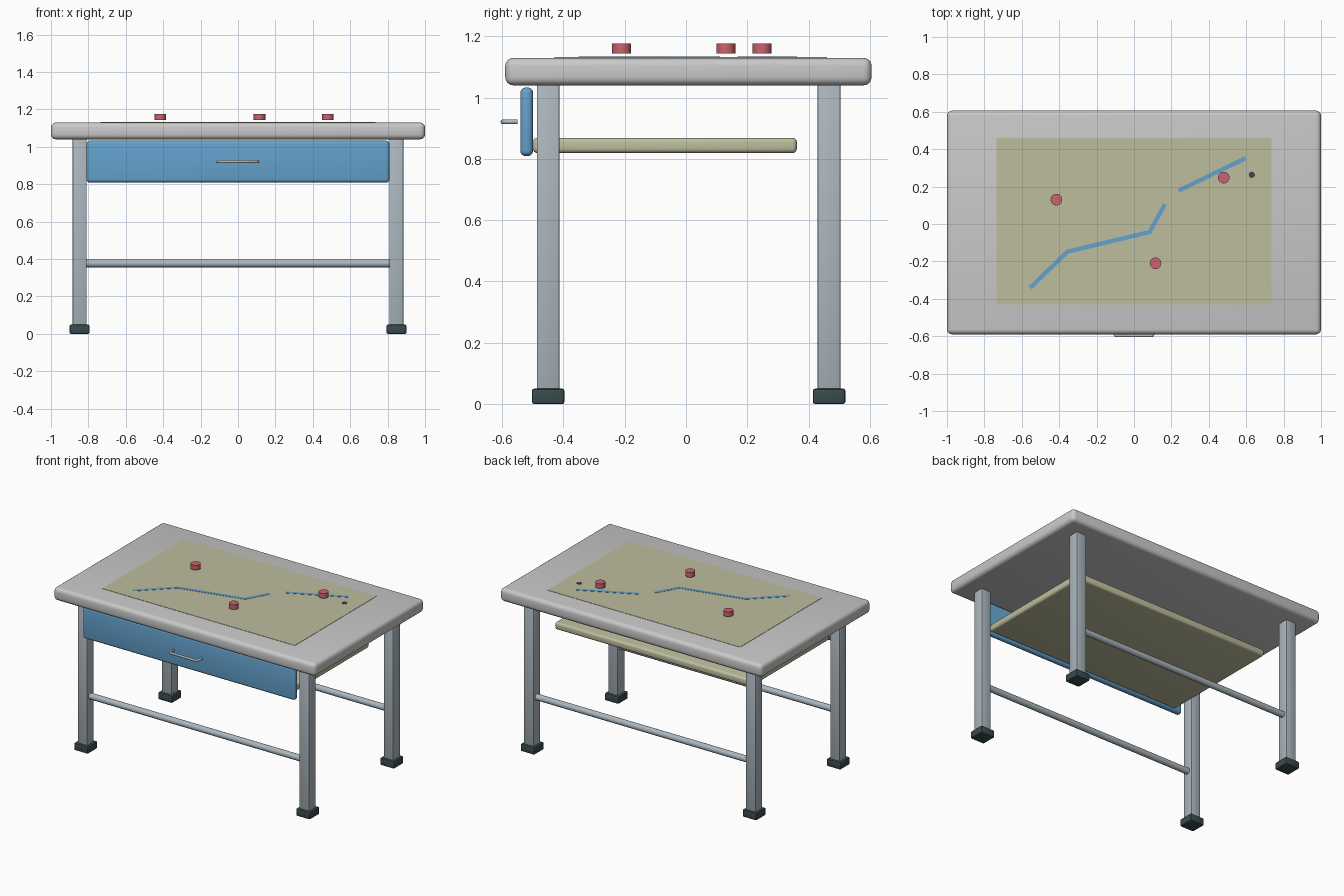
import bpy, bmesh, math
from mathutils import Vector, Matrix

if "Cube" in bpy.data.objects:
    bpy.data.objects.remove(bpy.data.objects["Cube"])


def lin(c):
    c /= 255
    return c / 12.92 if c <= 0.04045 else ((c + 0.055) / 1.055) ** 2.4


def material(name, r, g, b):
    m = bpy.data.materials.new(name)
    m.diffuse_color = (lin(r), lin(g), lin(b), 1)
    m.use_nodes = True
    m.node_tree.nodes["Principled BSDF"].inputs["Base Color"].default_value = m.diffuse_color
    return m


GREY = material("pale grey", 200, 201, 200)
STEEL = material("steel grey", 172, 183, 190)
DARK = material("dark rubber", 58, 74, 76)
BLUE = material("blue", 100, 162, 205)
OLIVE = material("olive cream", 190, 190, 158)
RED = material("red", 200, 100, 110)


def finish(name, bm, mat):
    bmesh.ops.recalc_face_normals(bm, faces=bm.faces)
    me = bpy.data.meshes.new(name)
    bm.to_mesh(me)
    bm.free()
    me.materials.append(mat)
    for p in me.polygons:
        p.use_smooth = True
    me.set_sharp_from_angle(angle=math.radians(35))
    ob = bpy.data.objects.new(name, me)
    bpy.context.collection.objects.link(ob)
    return ob


def box(name, lo, hi, mat, bevel=0, segments=4):
    lo, hi = Vector(lo), Vector(hi)
    bm = bmesh.new()
    bmesh.ops.create_cube(bm, size=1)
    for v in bm.verts:
        v.co = Vector([a + (b - a) * (c + 0.5) for a, b, c in zip(lo, hi, v.co)])
    if bevel:
        bmesh.ops.bevel(bm, geom=bm.edges[:], offset=bevel, segments=segments,
                        profile=0.5, affect='EDGES', clamp_overlap=True)
    return finish(name, bm, mat)


def cylinder(name, centre, radius, depth, mat, sides=24, axis='Z'):
    rot = Matrix.Rotation(math.pi / 2, 4, 'Y') if axis == 'X' else Matrix()
    bm = bmesh.new()
    bmesh.ops.create_cone(bm, cap_ends=True, segments=sides, radius1=radius, radius2=radius,
                          depth=depth, matrix=Matrix.Translation(centre) @ rot)
    return finish(name, bm, mat)


def strip(name, points, width, z, mat):
    # flat ribbon following a path, mitred at the bends
    bm = bmesh.new()
    pts = [Vector(p) for p in points]
    rows = []
    for i, p in enumerate(pts):
        d1 = (p - pts[i - 1]).normalized() if i else (pts[1] - p).normalized()
        d2 = (pts[i + 1] - p).normalized() if i < len(pts) - 1 else d1
        t = (d1 + d2).normalized()
        n = Vector((-t.y, t.x)) * (width / 2 / t.dot(d1))
        rows.append([bm.verts.new((*(p + n * s), z)) for s in (1, -1)])
    for a, b in zip(rows, rows[1:]):
        bm.faces.new((a[0], a[1], b[1], b[0]))
    out = bmesh.ops.extrude_face_region(bm, geom=bm.faces[:])
    for v in out["geom"]:
        if isinstance(v, bmesh.types.BMVert):
            v.co.z += 0.002
    return finish(name, bm, mat)


# table top
box("table_top", (-1, -0.59, 1.04), (1, 0.606, 1.13), GREY, 0.027)

# legs, feet and long stretchers
for row, y in (("front", -0.45), ("back", 0.467)):
    for side, x in (("left", -0.847), ("right", 0.847)):
        box(f"{row}_{side}_leg", (x - 0.037, y - 0.037, 0.03), (x + 0.037, y + 0.037, 1.05),
            STEEL, 0.004, 2)
        box(f"{row}_{side}_foot", (x - 0.053, y - 0.053, 0), (x + 0.053, y + 0.053, 0.05),
            DARK, 0.007, 2)
    cylinder(f"{row}_stretcher", (0, y, 0.377), 0.021, 1.64, STEEL, 24, 'X')

# drawer front and tray
box("drawer_front", (-0.81, -0.541, 0.809), (0.81, -0.499, 1.033), BLUE, 0.018)
box("drawer_tray", (-0.75, -0.5, 0.819), (0.75, 0.362, 0.869), OLIVE, 0.015)

# bent drawer handle
cu = bpy.data.curves.new("drawer_handle", 'CURVE')
cu.dimensions = '3D'
cu.bevel_depth = 0.008
cu.bevel_resolution = 3
cu.use_fill_caps = True
path = [(-0.107, -0.55), (-0.107, -0.585), (-0.095, -0.598),
        (0.095, -0.598), (0.107, -0.585), (0.107, -0.55)]
sp = cu.splines.new('POLY')
sp.points.add(len(path) - 1)
for p, (x, y) in zip(sp.points, path):
    p.co = (x, y, 0.921, 1)
cu.materials.append(STEEL)
bpy.context.collection.objects.link(bpy.data.objects.new("drawer_handle", cu))

# map sheet with river line and dark spot
box("map_sheet", (-0.735, -0.43, 1.127), (0.735, 0.46, 1.132), OLIVE)
strip("river_lower", [(-0.556, -0.342), (-0.356, -0.148), (0.083, -0.043), (0.165, 0.105)],
      0.023, 1.1315, BLUE)
strip("river_upper", [(0.238, 0.178), (0.596, 0.352)], 0.023, 1.1315, BLUE)
cylinder("map_spot", (0.63, 0.263, 1.132), 0.017, 0.004, DARK, 12)

# red map markers
for i, (x, y) in enumerate([(-0.415, 0.13), (0.115, -0.21), (0.48, 0.248)]):
    cylinder(f"map_marker_{i + 1}", (x, y, 1.16), 0.031, 0.033, RED, 24)
